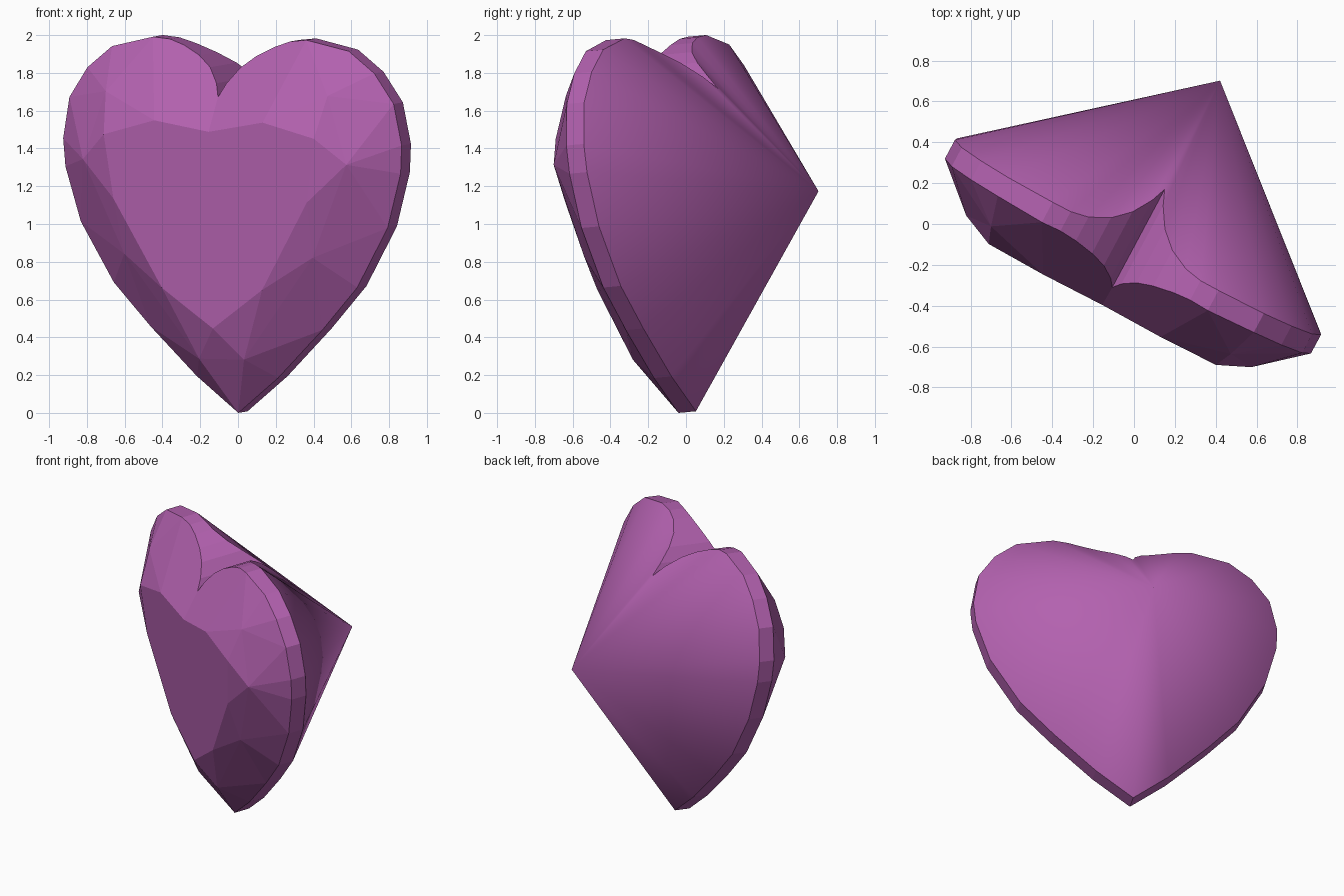
import bpy, bmesh
from math import radians
from mathutils import Matrix, Vector

if "Cube" in bpy.data.objects:
    bpy.data.objects.remove(bpy.data.objects["Cube"])

# Half outlines: (sideways, up, depth), depth positive toward the pavilion point
table = [(0, .47, -.30), (.30, .68, -.30), (.58, 1.15, -.30),
         (.63, 1.49, -.30), (.325, 1.57, -.30), (0, 1.515, -.30)]
mids = [(.135, .30, -.21), (.565, .85, -.22), (.79, 1.35, -.24), (.665, 1.71, -.20)]
outer = [(0, 0), (.243, .19), (.515, .45), (.73, .68), (.92, 1.0), (1.005, 1.29),
         (1.015, 1.44), (.972, 1.66), (.86, 1.82), (.71, 1.935)]
# Lobe and cleft points with the depth of the back edge
cleft = [(.46, 1.99, .07), (.36, 1.98, .07), (.27, 1.95, .085), (.17, 1.90, .13),
         (.09, 1.84, .20), (.03, 1.76, .29), (0, 1.69, .36)]
front = [(x, z, -.035) for x, z in outer] + \
        [(x, z, -.30 + .65 * (z - 1.515) - .11 * x) for x, z, _ in cleft]
back = [(x, z, .07) for x, z in outer] + cleft
apex_pos = (0, 1.10, .91)

bm = bmesh.new()


def face(*vs):
    u = list(dict.fromkeys(vs))
    if len(u) > 2:
        return bm.faces.new(u)


def zip_strip(a, b):
    """Triangulate between two chains, always taking the shorter diagonal."""
    i = j = 0
    while i < len(a) - 1 or j < len(b) - 1:
        da = (a[i + 1].co - b[j].co).length if i < len(a) - 1 else 1e9
        db = (a[i].co - b[j + 1].co).length if j < len(b) - 1 else 1e9
        if da < db:
            face(a[i], a[i + 1], b[j])
            i += 1
        else:
            face(a[i], b[j + 1], b[j])
            j += 1


halves = []
for s in (-1, 1):
    T, M, F, B = [[bm.verts.new((s * x, d, z)) for x, z, d in pts]
                  for pts in (table, mids, front, back)]
    apex = bm.verts.new((0, apex_pos[2], apex_pos[1]))
    halves.append((T, M, F))
    # Crown facets
    face(*T)
    zip_strip(T[:5], M)
    zip_strip(M, F[:11])
    face(M[-1], F[10], T[4])
    zip_strip(T[4:], F[10:])
    # Girdle band and smooth pavilion cone
    for i in range(len(F) - 1):
        face(F[i], F[i + 1], B[i + 1], B[i])
        face(B[i], B[i + 1], apex).smooth = True

# Two facets bridging the halves above the bottom tip
(T0, M0, F0), (T1, M1, F1) = halves
face(T0[0], M0[0], M1[0])
face(F0[0], M0[0], M1[0])

bmesh.ops.remove_doubles(bm, verts=bm.verts, dist=.0005)
bmesh.ops.dissolve_edges(bm, edges=[e for e in bm.edges if len(e.link_faces) == 2
                                    and all(abs(v.co.x) < 1e-5 and abs(v.co.y + .30) < 1e-4
                                            for v in e.verts)])
bmesh.ops.recalc_face_normals(bm, faces=bm.faces)
for e in bm.edges:
    e.smooth = all(f.smooth for f in e.link_faces)

# Tilt into place and stand on the ground
bm.transform(Matrix.Translation((.018, -.009, 0)) @ Matrix.Rotation(radians(-28.1), 4, 'Z')
             @ Matrix.Rotation(radians(4.7), 4, 'X') @ Matrix.Rotation(radians(1.1), 4, 'Y'))
low = min(v.co.z for v in bm.verts)
bm.transform(Matrix.Translation((0, 0, -low)))

mesh = bpy.data.meshes.new("heart_gem")
bm.to_mesh(mesh)
bm.free()
gem = bpy.data.objects.new("heart_gem", mesh)
bpy.context.collection.objects.link(gem)
mat = bpy.data.materials.new("purple_gem")
mat.diffuse_color = (.45, .12, .43, 1)
mat.use_nodes = True
mat.node_tree.nodes["Principled BSDF"].inputs["Base Color"].default_value = mat.diffuse_color
mesh.materials.append(mat)
